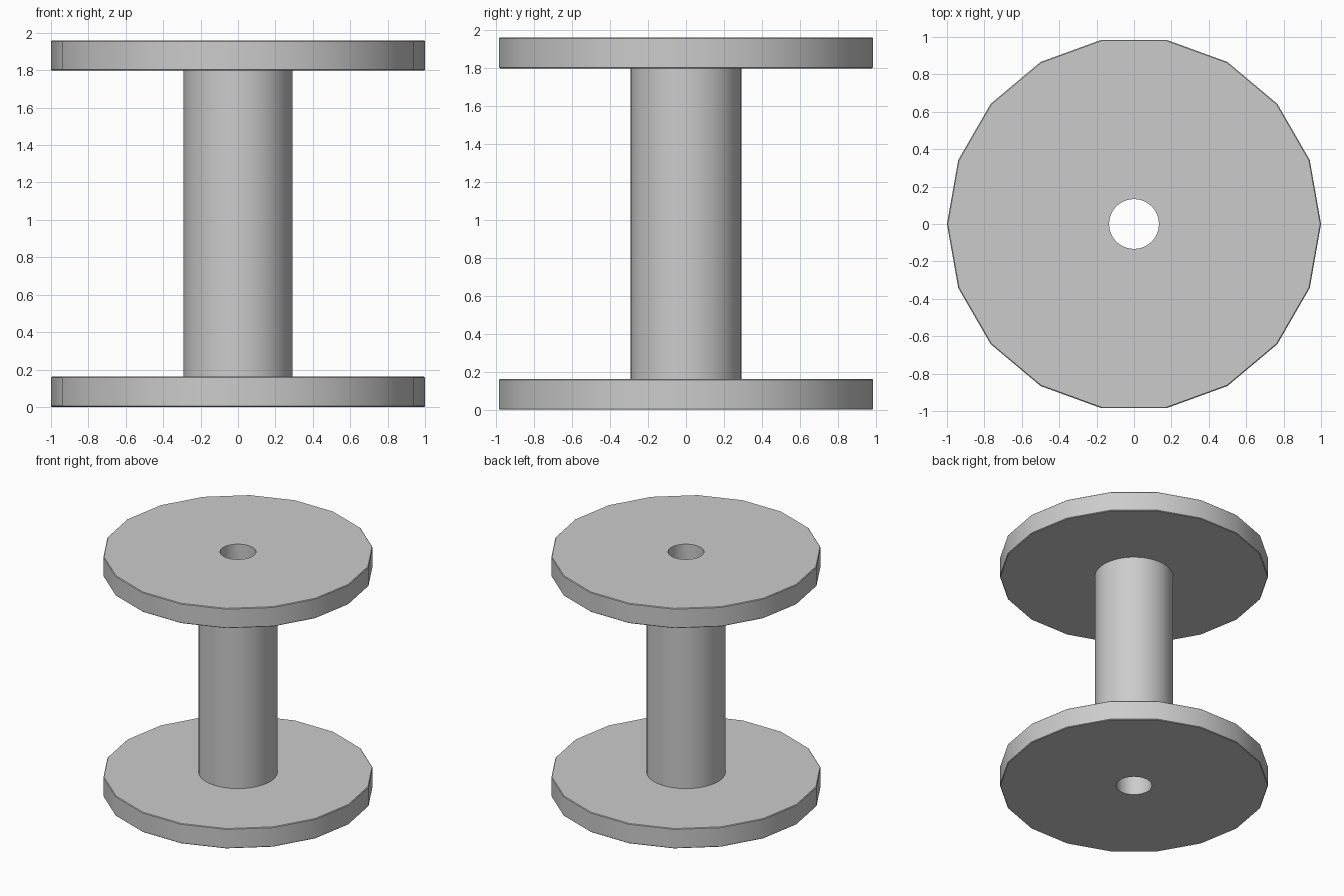
import bpy

if "Cube" in bpy.data.objects:
    bpy.data.objects.remove(bpy.data.objects["Cube"])

HEIGHT, FLANGE_T = 1.96, 0.162
FLANGE_R, CORE_R, BORE_R = 1.0, 0.292, 0.133


def cylinder(name, radius, z0, z1, sides):
    bpy.ops.mesh.primitive_cylinder_add(vertices=sides, radius=radius, depth=z1 - z0,
                                        location=(0, 0, (z0 + z1) / 2))
    obj = bpy.context.object
    obj.name = name
    return obj


def finish(obj, cutter, bevel=0):
    bpy.ops.object.select_all(action='DESELECT')
    obj.select_set(True)
    bpy.context.view_layer.objects.active = obj
    if bevel:
        mod = obj.modifiers.new("rim_bevel", 'BEVEL')
        mod.width, mod.segments, mod.limit_method = bevel, 1, 'ANGLE'
        bpy.ops.object.modifier_apply(modifier=mod.name)
    mod = obj.modifiers.new("bore", 'BOOLEAN')
    mod.operation, mod.solver, mod.object = 'DIFFERENCE', 'EXACT', cutter
    bpy.ops.object.modifier_apply(modifier=mod.name)
    bpy.ops.object.shade_smooth_by_angle()


# Bore cutter through the whole spool
cutter = cylinder("bore_cutter", BORE_R, -0.2, HEIGHT + 0.2, 48)
cutter.hide_render = True

# 18-sided end flanges; first vertex turned onto the x axis
for name, z0 in (("lower_flange", 0), ("upper_flange", HEIGHT - FLANGE_T)):
    flange = cylinder(name, FLANGE_R, z0, z0 + FLANGE_T, 18)
    flange.rotation_euler.z = 1.5707963
    bpy.ops.object.transform_apply(location=False, rotation=True, scale=False)
    finish(flange, cutter, 0.005)

# Round hollow core between the flanges
core = cylinder("core_tube", CORE_R, FLANGE_T, HEIGHT - FLANGE_T, 48)
finish(core, cutter)

bpy.data.objects.remove(cutter, do_unlink=True)
